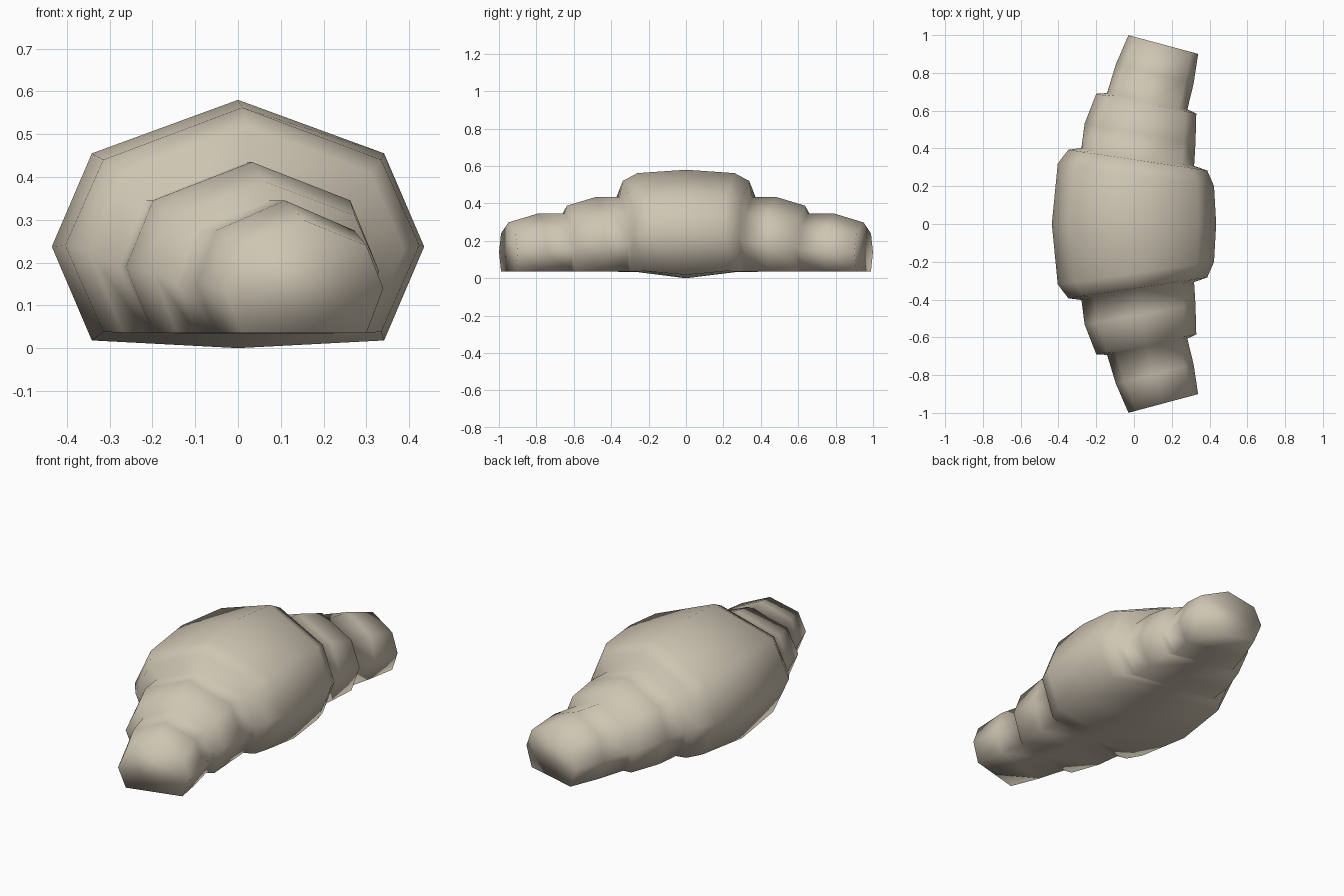
import bpy, bmesh, math

if "Cube" in bpy.data.objects:
    bpy.data.objects.remove(bpy.data.objects["Cube"])

# Stepped crescent pastry: one loft of eight-sided rings, mirrored across y = 0
# ring: centre x, centre y, half width, z bottom corner, z bottom mid, z side, z shoulder, z top, tilt (deg)
rings = [
    (0.0,   0.0,   0.435, 0.018, 0.0,   0.237, 0.455, 0.58,  0),
    (0.01,  0.26,  0.418, 0.038, 0.033, 0.24,  0.44,  0.562, 8.2),
    (0.02,  0.338, 0.372, 0.036, 0.033, 0.23,  0.41,  0.52,  8.5),
    (0.02,  0.355, 0.302, 0.035, 0.035, 0.19,  0.345, 0.435, 9),
    (0.032, 0.48,  0.298, 0.035, 0.035, 0.19,  0.345, 0.435, 10),
    (0.065, 0.637, 0.27,  0.035, 0.035, 0.18,  0.31,  0.388, 11.2),
    (0.07,  0.65,  0.217, 0.035, 0.035, 0.15,  0.275, 0.345, 11.5),
    (0.11,  0.795, 0.212, 0.035, 0.035, 0.15,  0.275, 0.345, 14),
    (0.155, 0.95,  0.191, 0.035, 0.035, 0.14,  0.24,  0.298, 15),
]


def ring_points(ring, side):
    cx, cy, a, zc, zb, zm, zs, zt, tilt = ring
    t = math.radians(tilt)
    s = 0.785 * a
    section = [(0, zt), (s, zs), (a, zm), (s, zc), (0, zb), (-s, zc), (-a, zm), (-s, zs)]
    return [(cx + u * math.cos(t), side * (cy - u * math.sin(t)), z) for u, z in section]


path = [(r, -1) for r in reversed(rings[1:])] + [(r, 1) for r in rings]
bm = bmesh.new()
loops = [[bm.verts.new(p) for p in ring_points(r, s)] for r, s in path]
for la, lb in zip(loops, loops[1:]):
    for i in range(8):
        j = (i + 1) % 8
        bm.faces.new((la[i], la[j], lb[j], lb[i]))
# flat tips
bm.faces.new(loops[0])
bm.faces.new(loops[-1])
bmesh.ops.recalc_face_normals(bm, faces=bm.faces[:])
for f in bm.faces:
    f.smooth = True

mesh = bpy.data.meshes.new("crescent_pastry")
bm.to_mesh(mesh)
bm.free()
mat = bpy.data.materials.new("pale dough")
mat.diffuse_color = (0.62, 0.56, 0.45, 1)
mat.use_nodes = True
mat.node_tree.nodes["Principled BSDF"].inputs["Base Color"].default_value = mat.diffuse_color
mesh.materials.append(mat)
pastry = bpy.data.objects.new("crescent_pastry", mesh)
bpy.context.collection.objects.link(pastry)
